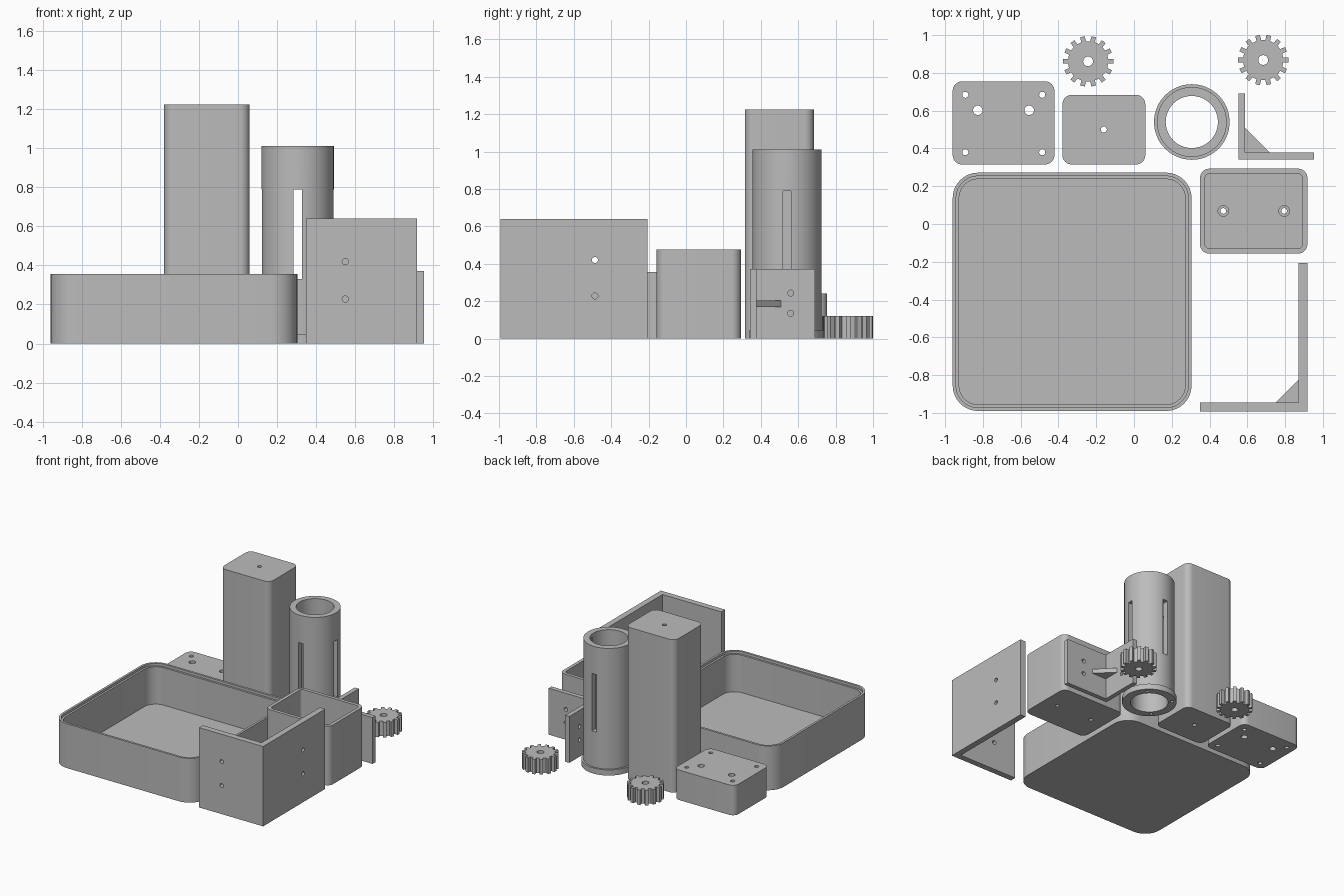
import bpy, bmesh, math

if "Cube" in bpy.data.objects:
    bpy.data.objects.remove(bpy.data.objects["Cube"])

grey = bpy.data.materials.new("plain grey")
grey.diffuse_color = (0.5, 0.5, 0.5, 1)
grey.use_nodes = True
grey.node_tree.nodes["Principled BSDF"].inputs["Base Color"].default_value = grey.diffuse_color


def prism(name, pts, z0, z1):
    """Extrude a counter-clockwise outline from z0 to z1."""
    bm = bmesh.new()
    face = bm.faces.new([bm.verts.new((x, y, z0)) for x, y in pts])
    ext = bmesh.ops.extrude_face_region(bm, geom=[face])
    top = [v for v in ext["geom"] if isinstance(v, bmesh.types.BMVert)]
    bmesh.ops.translate(bm, verts=top, vec=(0, 0, z1 - z0))
    bmesh.ops.recalc_face_normals(bm, faces=bm.faces[:])
    mesh = bpy.data.meshes.new(name)
    bm.to_mesh(mesh)
    bm.free()
    mesh.materials.append(grey)
    ob = bpy.data.objects.new(name, mesh)
    bpy.context.collection.objects.link(ob)
    return ob


def rounded(x0, x1, y0, y1, r, inset=0.0, n=8):
    """Rounded rectangle outline, optionally inset."""
    x0, x1, y0, y1 = x0 + inset, x1 - inset, y0 + inset, y1 - inset
    r -= inset
    pts = []
    corners = [(x1 - r, y1 - r), (x0 + r, y1 - r), (x0 + r, y0 + r), (x1 - r, y0 + r)]
    for q, (cx, cy) in enumerate(corners):
        for i in range(n + 1):
            a = (q + i / n) * math.pi / 2
            pts.append((cx + r * math.cos(a), cy + r * math.sin(a)))
    return pts


def rect(x0, x1, y0, y1):
    return [(x0, y0), (x1, y0), (x1, y1), (x0, y1)]


def circle(cx, cy, r, n=24):
    return [(cx + r * math.cos(2 * math.pi * i / n),
             cy + r * math.sin(2 * math.pi * i / n)) for i in range(n)]


def activate(ob):
    bpy.ops.object.select_all(action='DESELECT')
    ob.select_set(True)
    bpy.context.view_layer.objects.active = ob


def boolean(ob, other, op='DIFFERENCE'):
    mod = ob.modifiers.new("bool", 'BOOLEAN')
    mod.operation, mod.solver, mod.object = op, 'EXACT', other
    activate(ob)
    bpy.ops.object.modifier_apply(modifier=mod.name)
    bpy.data.objects.remove(other)


def cut(ob, pts, z0, z1):
    boolean(ob, prism("cutter", pts, z0, z1))


def side_hole(ob, axis, at, r):
    """Round hole along x or y through a point."""
    c = prism("cutter", circle(0, 0, r), -0.06, 0.06)
    c.rotation_euler = (0, math.pi / 2, 0) if axis == 'x' else (math.pi / 2, 0, 0)
    c.location = at
    bpy.context.view_layer.update()
    boolean(ob, c)


def smooth(ob):
    activate(ob)
    bpy.ops.object.shade_smooth_by_angle(angle=math.radians(30))


# Large open tray with a stepped rim
tray_box = (-0.96, 0.305, -0.99, 0.272, 0.135)
tray = prism("tray", rounded(*tray_box), 0, 0.355)
cut(tray, rounded(*tray_box, inset=0.034), 0.035, 0.5)
cut(tray, rounded(*tray_box, inset=0.018), 0.335, 0.5)

# Small open box with countersunk floor holes
bin_box = (0.349, 0.918, -0.157, 0.293, 0.05)
open_box = prism("open_box", rounded(*bin_box), 0, 0.475)
cut(open_box, rounded(*bin_box, inset=0.027), 0.03, 0.6)
for x in (0.473, 0.795):
    cut(open_box, circle(x, 0.069, 0.015), -0.1, 0.1)
    cut(open_box, circle(x, 0.069, 0.028), 0.015, 0.1)

# Low block with four corner holes and two larger holes
low_block = prism("low_block", rounded(-0.96, -0.421, 0.315, 0.755, 0.05), 0, 0.24)
for x in (-0.893, -0.486):
    for y in (0.38, 0.684):
        cut(low_block, circle(x, y, 0.016), -0.1, 0.4)
for x in (-0.827, -0.555):
    cut(low_block, circle(x, 0.602, 0.025), -0.1, 0.4)

# Tall block with a centre hole
tall_block = prism("tall_block", rounded(-0.379, 0.06, 0.315, 0.684, 0.05), 0, 1.225)
cut(tall_block, circle(-0.16, 0.5, 0.016), -0.1, 1.4)

# Flanged tube with four slots and screw holes under the flange
tx, ty = 0.306, 0.54
tube = prism("slotted_tube", circle(tx, ty, 0.185, 64), 0, 1.012)
boolean(tube, prism("flange", circle(tx, ty, 0.2, 64), 0, 0.045), 'UNION')
cut(tube, circle(tx, ty, 0.138, 64), -0.1, 1.2)
cut(tube, rect(tx - 0.021, tx + 0.021, ty - 0.3, ty + 0.3), 0.33, 0.79)
cut(tube, rect(tx - 0.3, tx + 0.3, ty - 0.021, ty + 0.021), 0.33, 0.79)
for k in range(4):
    a = math.pi / 4 + k * math.pi / 2
    cut(tube, circle(tx + 0.168 * math.cos(a), ty + 0.168 * math.sin(a), 0.012, 16),
        -0.1, 0.04)


def bracket(name, cx, cy, sx, lx, ly, t, h, gusset, hole_x, hole_y, hole_z):
    """Corner bracket: outer corner (cx, cy), legs towards sx and +y."""
    def fix(pts):
        pts = [(cx + sx * u, cy + v) for u, v in pts]
        return pts if sx > 0 else pts[::-1]
    ob = prism(name, fix([(0, 0), (lx, 0), (lx, t), (t, t), (t, ly), (0, ly)]), 0, h)
    e = t - 0.004
    g = prism("gusset", fix([(e, e), (t + gusset, e), (t + gusset, t), (t, t + gusset),
                             (e, t + gusset)]), h / 2 - t / 2, h / 2 + t / 2)
    boolean(ob, g, 'UNION')
    for z in hole_z:
        side_hole(ob, 'y', (hole_x, cy + t / 2, z), 0.016)
        side_hole(ob, 'x', (cx + sx * t / 2, hole_y, z), 0.016)
    return ob


# Corner brackets with a triangular gusset
large_bracket = bracket("large_bracket", 0.918, -0.993, -1, 0.569, 0.787, 0.048, 0.64,
                        0.12, 0.55, -0.487, (0.228, 0.42))
small_bracket = bracket("small_bracket", 0.552, 0.342, 1, 0.402, 0.348, 0.036, 0.372,
                        0.13, 0.80, 0.56, (0.135, 0.243))

# Two spur gears
gears = []
for name, gx, gy in (("gear_left", -0.243, 0.861), ("gear_right", 0.684, 0.868)):
    pts, teeth, w = [], 14, 0.0125
    for k in range(teeth):
        a = 2 * math.pi * k / teeth
        for r, s in ((0.107, -1), (0.134, -1), (0.134, 1), (0.107, 1)):
            b = a + s * math.asin(w / r)
            pts.append((gx + r * math.cos(b), gy + r * math.sin(b)))
    gear = prism(name, pts, 0, 0.12)
    cut(gear, circle(gx, gy, 0.026), -0.1, 0.3)
    gears.append(gear)

for ob in [tray, open_box, low_block, tall_block, tube, large_bracket, small_bracket] + gears:
    smooth(ob)
